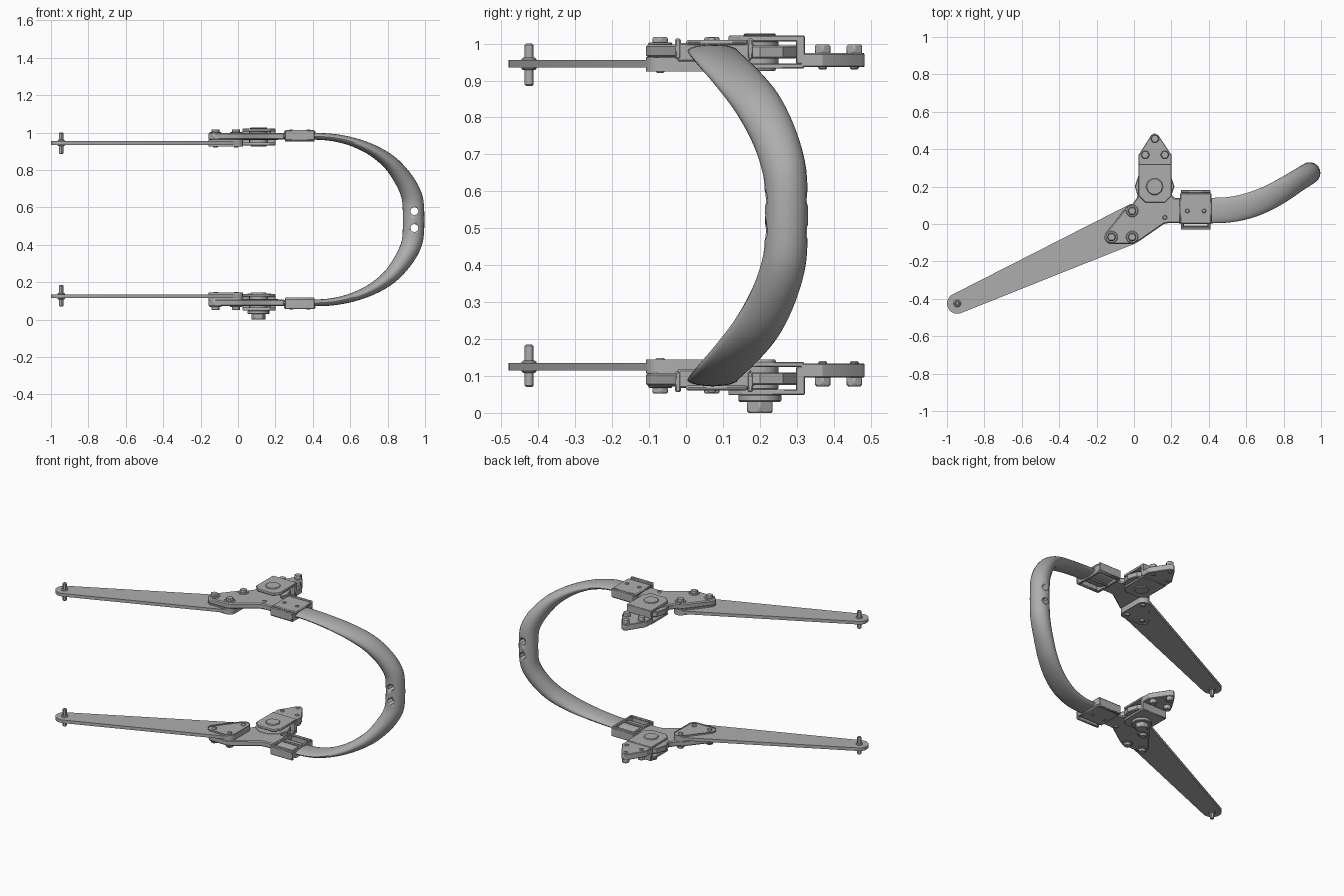
import bpy, bmesh, math
from mathutils import Vector

MID = 0.535  # mirror height between the two arms

cube = bpy.data.objects.get("Cube")
if cube:
    bpy.data.objects.remove(cube)

steel = bpy.data.materials.new("grey steel")
steel.use_nodes = True
GREY = (0.42, 0.42, 0.42, 1)
steel.diffuse_color = GREY
steel.node_tree.nodes["Principled BSDF"].inputs["Base Color"].default_value = GREY


def finish(name, bm, mirror=True, bevel=0.0, smooth=30):
    bmesh.ops.recalc_face_normals(bm, faces=bm.faces)
    bmesh.ops.translate(bm, verts=bm.verts, vec=(0, 0, -MID))
    mesh = bpy.data.meshes.new(name)
    bm.to_mesh(mesh)
    bm.free()
    mesh.materials.append(steel)
    ob = bpy.data.objects.new(name, mesh)
    ob.location.z = MID
    bpy.context.collection.objects.link(ob)
    bpy.ops.object.select_all(action='DESELECT')
    ob.select_set(True)
    bpy.context.view_layer.objects.active = ob
    bpy.ops.object.shade_smooth_by_angle(angle=math.radians(smooth))
    if bevel:
        m = ob.modifiers.new("Bevel", 'BEVEL')
        m.width, m.segments, m.limit_method = bevel, 1, 'ANGLE'
        m.angle_limit = math.radians(40)
    if mirror:
        m = ob.modifiers.new("Mirror", 'MIRROR')
        m.use_axis = (False, False, True)
        m.use_mirror_merge = False
    return ob


def circle(x, y, r, n=20):
    return [(x + r * math.cos(math.tau * i / n), y + r * math.sin(math.tau * i / n)) for i in range(n)]


def prism(bm, pts, z0, z1):
    low = [bm.verts.new((x, y, z0)) for x, y in pts]
    high = [bm.verts.new((x, y, z1)) for x, y in pts]
    bm.faces.new(low[::-1])
    top = bm.faces.new(high)
    for i in range(len(pts)):
        j = (i + 1) % len(pts)
        bm.faces.new((low[i], low[j], high[j], high[i]))
    return top


def hull_points(circles):
    """Outline of a belt wrapped round several circles."""
    pts = sorted(p for c in circles for p in circle(*c))

    def half(seq):
        out = []
        for p in seq:
            while len(out) > 1 and ((out[-1][0] - out[-2][0]) * (p[1] - out[-2][1])
                                    - (out[-1][1] - out[-2][1]) * (p[0] - out[-2][0])) <= 1e-9:
                out.pop()
            out.append(p)
        return out[:-1]
    return half(pts) + half(pts[::-1])


def plate(name, pts, z0, z1, bevel=0.003, mirror=True):
    bm = bmesh.new()
    prism(bm, pts, z0, z1)
    return finish(name, bm, mirror, bevel)


def rect(x0, x1, y0, y1):
    return [(x0, y0), (x1, y0), (x1, y1), (x0, y1)]


def bolts(name, places, r, z0, z1, sides=6):
    bm = bmesh.new()
    for x, y in places:
        prism(bm, circle(x, y, r, sides), z0, z1)
    return finish(name, bm, True, 0.004)


# long tapered arm with its end pin
JOINTS = [(-0.12, -0.07), (-0.01, -0.07), (-0.01, 0.07)]
pads = [(x, y, 0.038) for x, y in JOINTS]
END = (-0.945, -0.425)
plate("arm", hull_points([(*END, 0.055)] + pads), 0.935, 0.955, 0)
bolts("arm_pin", [END], 0.012, 0.885, 1.0, 12)
bolts("arm_pin_collar", [END], 0.02, 0.928, 0.962, 12)

# triangular backing pad with a raised rim
bm = bmesh.new()
prism(bm, hull_points(pads), 0.925, 0.937)
bottom = min(bm.faces, key=lambda f: f.calc_center_median().z)
bmesh.ops.inset_region(bm, faces=[bottom], thickness=0.012)
bmesh.ops.translate(bm, verts=bottom.verts, vec=(0, 0, 0.007))
finish("backing_pad", bm)
bolts("backing_nuts", JOINTS, 0.015, 0.921, 0.937)

# knuckle that joins arm, pivot and clamp
KNUCKLE = [(-0.13, -0.108), (-0.005, -0.108), (0.03, -0.09), (0.16, 0.0), (0.19, 0.006),
           (0.25, 0.006), (0.25, 0.14), (0.215, 0.14), (0.19, 0.17), (0.1, 0.22), (0.03, 0.2),
           (0.015, 0.14), (-0.01, 0.105), (-0.04, 0.09), (-0.155, -0.05), (-0.16, -0.08)]
plate("knuckle", KNUCKLE, 0.962, 0.998, 0.006)
plate("knuckle_spacer", hull_points(pads), 0.953, 0.964, 0)
bolts("knuckle_washers", JOINTS, 0.033, 0.996, 1.003, 16)
bolts("knuckle_bolts", JOINTS, 0.024, 1.0, 1.018)
bolts("knuckle_stud", [(0.165, 0.035)], 0.014, 0.99, 1.006)

# pivot stack inside the bracket
PIVOT = (0.11, 0.2)
bolts("pivot_disc", [PIVOT], 0.106, 0.96, 0.995, 10)
bolts("pivot_hub", [PIVOT], 0.05, 0.94, 1.008, 20)
bolts("pivot_ring", [PIVOT], 0.046, 1.02, 1.028, 10)
bolts("pivot_inner_nut", [PIVOT], 0.045, 0.926, 0.937, 8)

# folded bracket: outer leaf, wall and pointed inner leaf
OUTER = [(0.06, 0.115), (0.165, 0.115), (0.2, 0.15), (0.2, 0.322), (0.025, 0.322), (0.025, 0.15)]
plate("bracket_outer_leaf", OUTER, 1.006, 1.022)
plate("bracket_wall", rect(0.025, 0.2, 0.298, 0.322), 0.945, 1.02)
INNER = [(0.06, 0.115), (0.165, 0.115), (0.2, 0.15), (0.2, 0.32), (0.025, 0.32), (0.025, 0.15)]
plate("bracket_inner_leaf", INNER, 0.932, 0.946)
TIP = [(0.025, 0.31), (0.2, 0.31), (0.2, 0.37), (0.13, 0.475), (0.11, 0.485), (0.092, 0.475), (0.025, 0.37)]
plate("bracket_tip", TIP, 0.936, 0.974)
SCREWS = [(0.06, 0.37), (0.165, 0.37), (0.112, 0.456)]
bolts("tip_screws", SCREWS, 0.024, 0.97, 0.998)
bolts("tip_screw_ends", SCREWS, 0.013, 0.93, 0.94, 10)

# large bolt below the lower bracket
plate("lower_bolt_flange", circle(*PIVOT, 0.058), 0.03, 0.05, mirror=False)
plate("lower_bolt_head", circle(*PIVOT, 0.04, 6), 0.0, 0.034, 0.004, False)

# clamp sleeve: outer cover, side rails and an open inner frame
plate("clamp_cover", rect(0.245, 0.415, 0.0, 0.165), 0.996, 1.01, 0.005)
bm = bmesh.new()
for y0, y1 in ((-0.03, -0.014), (0.166, 0.182)):
    prism(bm, rect(0.25, 0.41, y0, y1), 0.958, 1.014)
for x0 in (0.25, 0.394):
    prism(bm, rect(x0, x0 + 0.016, -0.02, 0.172), 0.952, 1.002)
prism(bm, rect(0.25, 0.41, 0.065, 0.077), 0.952, 0.964)
for y0 in (-0.024, 0.16):
    prism(bm, rect(0.25, 0.41, y0, y0 + 0.016), 0.952, 0.964)
finish("clamp_frame", bm, True, 0.004)
bolts("clamp_rivets", [(0.285, 0.07), (0.375, 0.07)], 0.013, 1.005, 1.016)

# curved tube: x, y, z, half thickness, half width along the upper half
PATH = [(0.24, 0.072, 0.98, 0.016, 0.068), (0.42, 0.072, 0.98, 0.018, 0.068),
        (0.52, 0.078, 0.972, 0.02, 0.068), (0.62, 0.1, 0.948, 0.024, 0.068),
        (0.72, 0.14, 0.905, 0.031, 0.067), (0.81, 0.19, 0.842, 0.04, 0.065),
        (0.875, 0.232, 0.765, 0.048, 0.062), (0.92, 0.26, 0.685, 0.054, 0.06),
        (0.937, 0.271, 0.61, 0.057, 0.058)]
path = PATH + [(x, y, 2 * MID - z, t, w) for x, y, z, t, w in PATH[::-1]]
SIDES, STEPS = 24, 4


def spline(k, u):
    a, b, c, d = (path[min(max(k + o, 0), len(path) - 1)] for o in (-1, 0, 1, 2))
    return [0.5 * (2 * q + (r - p) * u + (2 * p - 5 * q + 4 * r - s) * u * u
                   + (3 * q - p - 3 * r + s) * u ** 3) for p, q, r, s in zip(a, b, c, d)]


samples = [spline(k, i / STEPS) for k in range(len(path) - 1) for i in range(STEPS)] + [list(path[-1])]
bm = bmesh.new()
rings = []
for i, (x, y, z, t, w) in enumerate(samples):
    before, after = samples[max(i - 1, 0)], samples[min(i + 1, len(samples) - 1)]
    tangent = (Vector(after[:3]) - Vector(before[:3])).normalized()
    across = Vector((0, 1, 0))
    across = (across - tangent * across.dot(tangent)).normalized()
    normal = tangent.cross(across)
    ring = []
    for s in range(SIDES):
        a = math.tau * s / SIDES
        ring.append(bm.verts.new(Vector((x, y, z)) + across * w * math.cos(a) + normal * t * math.sin(a)))
    rings.append(ring)
for r0, r1 in zip(rings, rings[1:]):
    for s in range(SIDES):
        e = (s + 1) % SIDES
        bm.faces.new((r0[s], r0[e], r1[e], r1[s]))
bm.faces.new(rings[0])
bm.faces.new(rings[-1])
tube = finish("curved_tube", bm, False, 0, 40)

# two drilled holes through the middle of the tube
bm = bmesh.new()
for z in (MID - 0.045, MID + 0.045):
    ends = []
    for y in (0.1, 0.45):
        ends.append([bm.verts.new((0.943 + px, y, z + pz)) for px, pz in circle(0, 0, 0.022, 8)])
    for s in range(8):
        e = (s + 1) % 8
        bm.faces.new((ends[0][s], ends[0][e], ends[1][e], ends[1][s]))
    bm.faces.new(ends[0])
    bm.faces.new(ends[1])
drill = finish("hole_cutter", bm, False)
drill.hide_render = True
drill.hide_set(True)
cut = tube.modifiers.new("Holes", 'BOOLEAN')
cut.operation, cut.solver, cut.object = 'DIFFERENCE', 'EXACT', drill
